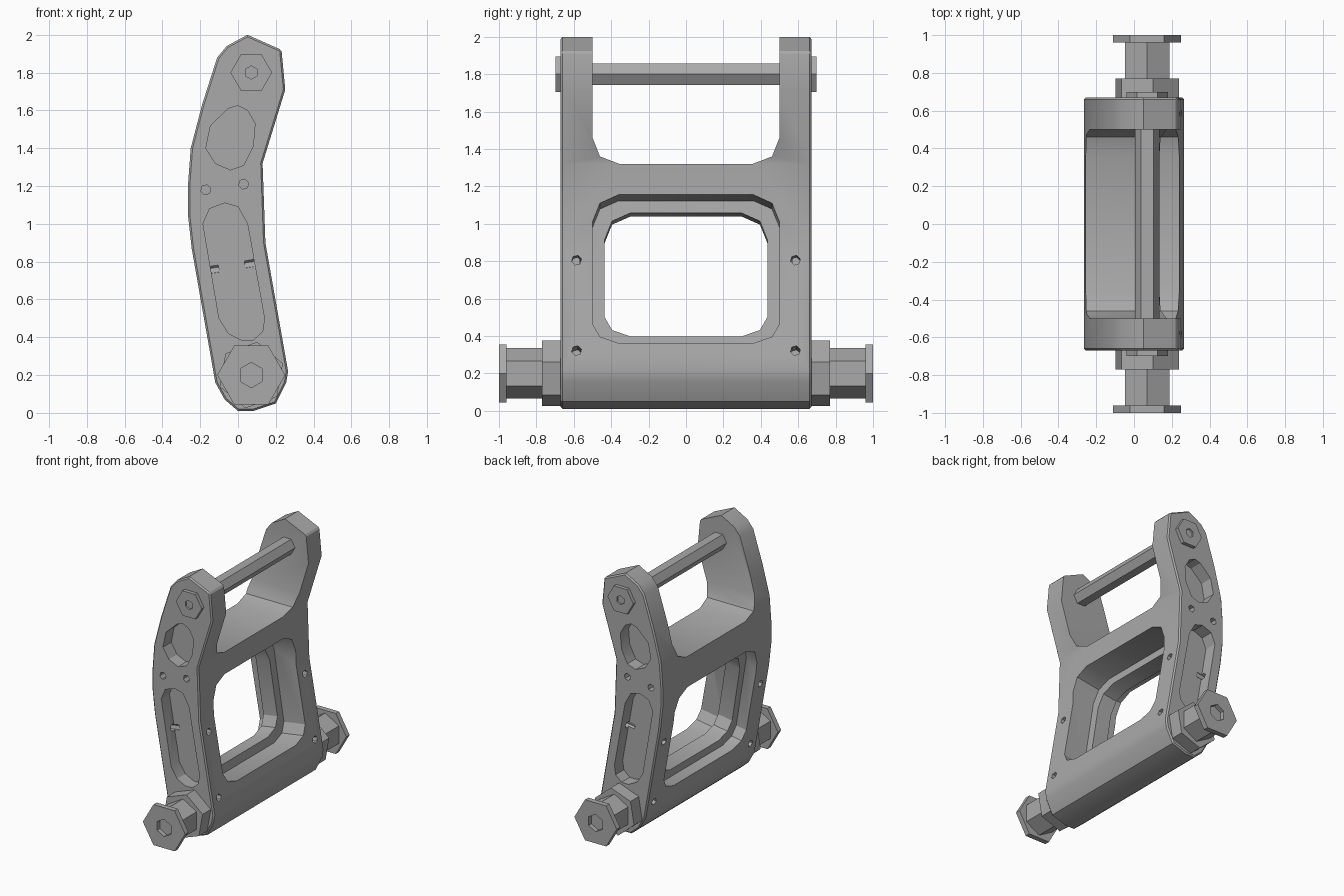
import bpy, bmesh, math
from mathutils import Vector

cube = bpy.data.objects.get("Cube")
if cube:
    bpy.data.objects.remove(cube, do_unlink=True)

grey = bpy.data.materials.new("satin_grey")
grey.use_nodes = True
colour = (0.4, 0.4, 0.4, 1)
grey.diffuse_color = colour
grey.node_tree.nodes["Principled BSDF"].inputs["Base Color"].default_value = colour

X, Y, Z = Vector((1, 0, 0)), Vector((0, 1, 0)), Vector((0, 0, 1))
PIN, BOLT = Vector((0.07, 0, 0.2)), Vector((0.07, 0, 1.8))


def prism(name, outline, origin, u, v, w, start, end):
    """Extrude a 2D outline in the u, v plane along w."""
    bm = bmesh.new()
    rings = [[bm.verts.new(origin + u * a + v * b + w * d) for a, b in outline]
             for d in (start, end)]
    n = len(outline)
    bm.faces.new(rings[0])
    bm.faces.new(rings[1])
    for i in range(n):
        j = (i + 1) % n
        bm.faces.new((rings[0][i], rings[0][j], rings[1][j], rings[1][i]))
    bmesh.ops.recalc_face_normals(bm, faces=bm.faces)
    mesh = bpy.data.meshes.new(name)
    bm.to_mesh(mesh)
    bm.free()
    mesh.materials.append(grey)
    obj = bpy.data.objects.new(name, mesh)
    bpy.context.collection.objects.link(obj)
    return obj


def hexagon(r, turn=0):
    return [(r * math.cos(math.radians(60 * i + turn)),
             r * math.sin(math.radians(60 * i + turn))) for i in range(6)]


def mirrored(half):
    return half + [(-a, b) for a, b in reversed(half)]


def cut(target, cutter):
    mod = target.modifiers.new(cutter.name, 'BOOLEAN')
    mod.operation = 'DIFFERENCE'
    mod.solver = 'EXACT'
    mod.object = cutter
    bpy.context.view_layer.objects.active = target
    bpy.ops.object.modifier_apply(modifier=mod.name)
    bpy.data.objects.remove(cutter, do_unlink=True)


# Curved frame from its side profile
side = [(0.05, 2), (0.23, 1.92), (0.25, 1.71), (0.13, 1.32), (0.145, 0.9),
        (0.265, 0.22), (0.255, 0.16), (0.2, 0.05), (0.08, 0.01), (0, 0.01),
        (-0.07, 0.07), (-0.12, 0.16), (-0.245, 0.87), (-0.265, 1.05),
        (-0.265, 1.2), (-0.25, 1.4), (-0.19, 1.63), (-0.11, 1.88), (-0.06, 1.94)]
frame = prism("frame", side, Vector(), X, Z, Y, -0.67, 0.67)
bevel = frame.modifiers.new("edge", 'BEVEL')
bevel.width = 0.01
bevel.segments = 1
bevel.limit_method = 'ANGLE'
bevel.angle_limit = math.radians(60)
bpy.context.view_layer.objects.active = frame
bpy.ops.object.modifier_apply(modifier="edge")

# Open fork at the top
fork = mirrored([(0.5, 2.2), (0.5, 1.46), (0.46, 1.36), (0.355, 1.32)])
cut(frame, prism("fork_cut", fork, Vector(), Y, Z, X, -1, 1))

# Stepped window, square to the leaning lower half
lean = math.radians(9)
across = Vector((math.cos(lean), 0, math.sin(lean)))
along = Vector((-math.sin(lean), 0, math.cos(lean)))
centre = Vector((-0.025, 0, 0.725))


def window(w, h):
    return mirrored([(w - 0.14, h), (w - 0.04, h - 0.045), (w, h - 0.145),
                     (w, 0.105 - h), (w - 0.04, 0.035 - h), (w - 0.14, -h)])


cut(frame, prism("window_cut", window(0.435, 0.335), centre, Y, along, across, -1, 1))
cut(frame, prism("front_recess", window(0.5, 0.4), centre, Y, along, across, 0.02, 1))
cut(frame, prism("back_recess", window(0.5, 0.4), centre, Y, along, across, -1, -0.1))

# Side pockets and small screw holes
upper_slot = [(-0.05, 1.61), (0, 1.625), (0.05, 1.6), (0.09, 1.53), (0.08, 1.41),
              (0.03, 1.31), (-0.04, 1.285), (-0.12, 1.32), (-0.17, 1.4), (-0.145, 1.52)]
lower_slot = [(-0.07, 1.11), (0, 1.09), (0.05, 1.0), (0.14, 0.5), (0.13, 0.43),
              (0.08, 0.385), (0.02, 0.385), (-0.05, 0.42), (-0.1, 0.5),
              (-0.185, 1.0), (-0.15, 1.08)]
for s in (-1, 1):
    for slot in (upper_slot, lower_slot):
        cut(frame, prism("slot_cut", slot, Vector(), X, Z, Y * s, 0.57, 0.8))
    for x, z in ((-0.17, 1.18), (0.03, 1.21)):
        cut(frame, prism("hole_cut", hexagon(0.027, 15), Vector((x, 0, z)), X, Z, Y * s, 0.59, 0.8))
    for z in (0.29, 0.775):
        spot = Vector((centre.x - (z - centre.z) * math.tan(lean), 0.585 * s, z))
        for d in (-1, 1):
            cut(frame, prism("hole_cut", hexagon(0.027, 15), spot, Y, along, across * d, 0.07, 0.5))

bpy.ops.object.select_all(action='DESELECT')
frame.select_set(True)
bpy.context.view_layer.objects.active = frame
bpy.ops.object.shade_smooth_by_angle(angle=math.radians(25))

# Cross rod through the fork
prism("cross_rod", hexagon(0.066), BOLT, X, Z, Y, -0.68, 0.68)

# Bolt heads and lower pivot pins at both ends
for s, label in ((-1, "front"), (1, "back")):
    out = Y * s
    head = prism(label + "_bolt_head", hexagon(0.11), BOLT, X, Z, out, 0.66, 0.698)
    cut(head, prism("socket_cut", hexagon(0.035, 30), BOLT, X, Z, out, 0.684, 0.8))
    prism(label + "_pin_collar", hexagon(0.178, 20), PIN, X, Z, out, 0.66, 0.77)
    prism(label + "_pin_neck", hexagon(0.135, 30), PIN, X, Z, out, 0.75, 0.962)
    flange = prism(label + "_pin_flange", hexagon(0.18), PIN, X, Z, out, 0.96, 1)
    cut(flange, prism("socket_cut", hexagon(0.067, 30), PIN, X, Z, out, 0.966, 1.1))
